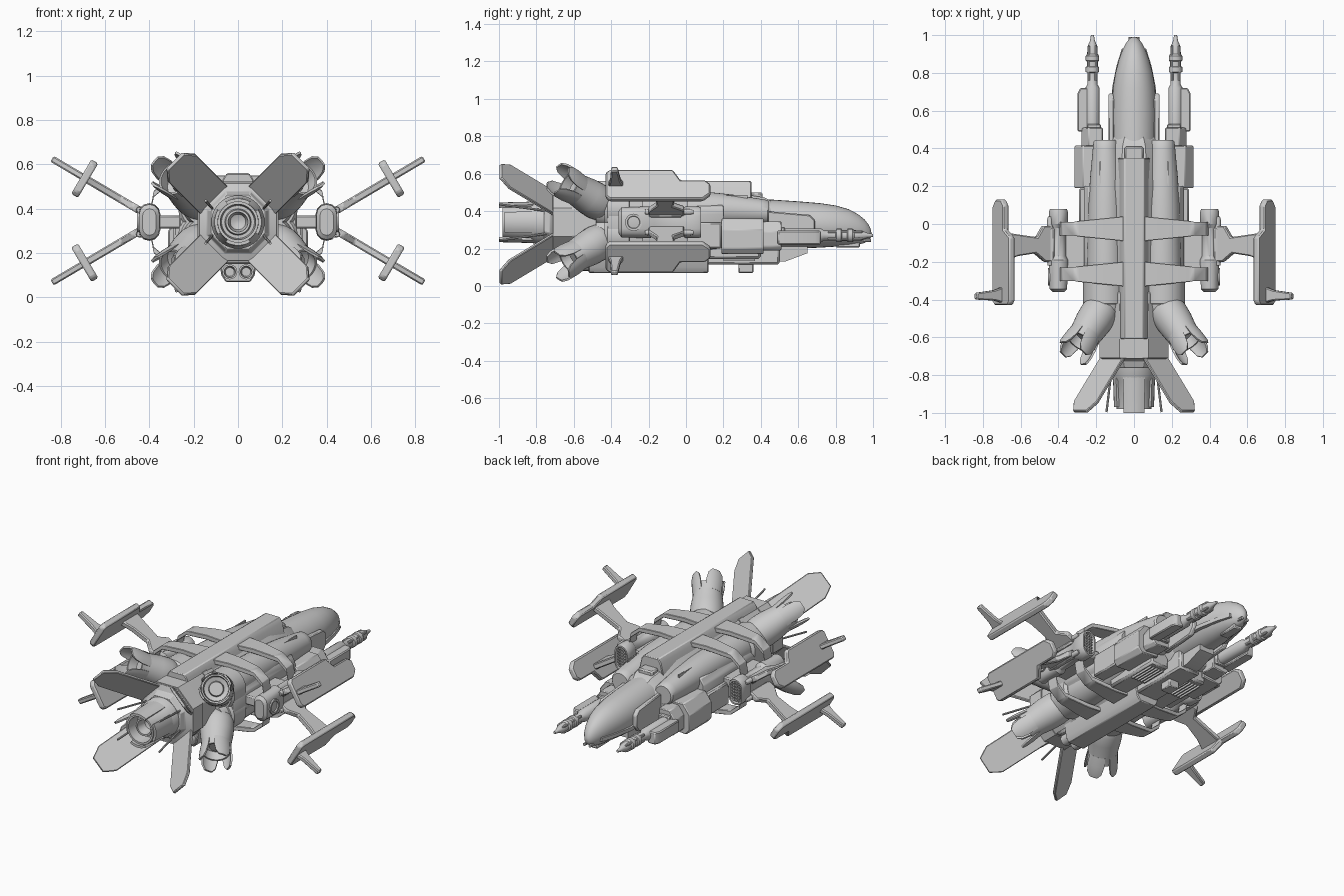
import bpy, bmesh
from math import sin, cos, pi
from mathutils import Vector as V, Matrix

if "Cube" in bpy.data.objects:
    bpy.data.objects.remove(bpy.data.objects["Cube"])

X, Y, Z = V((1, 0, 0)), V((0, 1, 0)), V((0, 0, 1))
ZC = 0.34  # height of the ship's centre line


def frame(o, u, v):
    """Matrix with local x=u, y=v, z=u cross v, placed at o."""
    u, v = V(u).normalized(), V(v).normalized()
    m = Matrix((u, v, u.cross(v))).transposed().to_4x4()
    m.translation = V(o)
    return m


def along(o, d):
    """Frame whose local z points along d."""
    d = V(d).normalized()
    u = d.cross(X if abs(d.x) < 0.9 else Z).normalized()
    return frame(o, u, d.cross(u))


def finish(name, bm, mat=None, mx=False, mz=False, zc=ZC, bev=0.0):
    if mat:
        bm.transform(mat)
    bm.transform(Matrix.Translation((0, 0, -zc)))
    bmesh.ops.recalc_face_normals(bm, faces=bm.faces)
    for f in bm.faces:
        f.smooth = True
    for e in bm.edges:
        e.smooth = len(e.link_faces) == 2 and e.calc_face_angle(0) < 0.6
    me = bpy.data.meshes.new(name)
    bm.to_mesh(me)
    bm.free()
    ob = bpy.data.objects.new(name, me)
    ob.location.z = zc
    bpy.context.collection.objects.link(ob)
    if bev:
        b = ob.modifiers.new("bevel", 'BEVEL')
        b.width, b.segments, b.limit_method = bev, 1, 'ANGLE'
    if mx or mz:
        m = ob.modifiers.new("mirror", 'MIRROR')
        m.use_axis = (mx, False, mz)
        m.use_mirror_merge = False


def loft(name, rings, mat=None, **k):
    bm = bmesh.new()
    vs = [[bm.verts.new(p) for p in r] for r in rings]
    n = len(vs[0])
    for a, b in zip(vs, vs[1:]):
        for i in range(n):
            bm.faces.new((a[i], a[(i + 1) % n], b[(i + 1) % n], b[i]))
    bm.faces.new(vs[0])
    bm.faces.new(vs[-1])
    finish(name, bm, mat, **k)


def prism(name, pts, depth, mat=None, **k):
    loft(name, [[V((x, y, s * depth / 2)) for x, y in pts] for s in (-1, 1)], mat, **k)


def box(name, x0, x1, y0, y1, z0, z1, **k):
    prism(name, [(x0, y0), (x1, y0), (x1, y1), (x0, y1)], z1 - z0,
          Matrix.Translation((0, 0, (z0 + z1) / 2)), **k)


def oval(x, y, z, rx, rz, n=32):
    return [V((x + rx * cos(2 * pi * i / n), y, z + rz * sin(2 * pi * i / n))) for i in range(n)]


def lathe(name, prof, mat, n=24, rot=0.0, **k):
    ring = lambda r, t: [V((r * cos(rot + 2 * pi * i / n), r * sin(rot + 2 * pi * i / n), t)) for i in range(n)]
    loft(name, [ring(r, t) for r, t in prof], mat, **k)


def shell(name, secs, a0, thick, mat, **k):
    """Curved flap: sections of (distance, radius, half angle) round angle a0."""
    rings = []
    for t, r, w in secs:
        arc = [a0 + w * s / 3 for s in range(-3, 4)]
        rings.append([V((r * cos(a), r * sin(a), t)) for a in arc] +
                     [V(((r - thick) * cos(a), (r - thick) * sin(a), t)) for a in reversed(arc)])
    loft(name, rings, mat, **k)


BACK = frame((0, 0, ZC), X, Z)       # local z runs towards the tail
SIDE = frame((0, 0, 0), Y, Z)        # profile in (y, z), extruded along x


def fwd(x, z):
    return frame((x, 0, z), Z, X)    # local z runs towards the nose


# Nose: oval sections (y, half width, bottom, top)
nose = [(0.30, .12, .20, .47), (0.45, .122, .20, .462), (0.60, .12, .20, .452), (0.72, .112, .205, .442),
        (0.80, .099, .21, .43), (0.87, .08, .215, .41), (0.92, .062, .22, .383), (0.955, .044, .23, .355),
        (0.978, .027, .245, .325), (0.988, .014, .262, .302), (0.991, .003, .28, .286)]
loft("nose", [oval(0, y, (b + t) / 2, w, (t - b) / 2) for y, w, b, t in nose])
prism("nose_side_panel", [(.43, .22), (.66, .24), (.69, .28), (.69, .35), (.66, .38), (.43, .40)], .03,
      SIDE @ Matrix.Translation((0, 0, .121)), mx=True, bev=.006)
loft("nose_strake", [[V((x - .02, y, .26)), V((x, y, .262)), V((x, y, .285)), V((x - .02, y, .29))]
                     for x, y in ((.125, .5), (.116, .72), (.092, .84), (.064, .93))], mx=True)
box("chin_sensor", -.03, .03, .80, .93, .205, .24, bev=.006)
lathe("chin_barrel", [(.009, .9), (.009, .99)], fwd(.02, .245), 8, mx=True)

# Central hull, spine and keel
lathe("hull", [(.17, -.42), (.19, -.35), (.19, .2), (.155, .42), (.13, .46)], fwd(0, .33), 8, pi / 8)
prism("spine", [(-.09, .44), (.09, .44), (.068, .535), (.05, .56), (-.05, .56), (-.068, .535)], .96,
      frame((0, -.13, 0), X, Z), bev=.005)
box("spine_front_step", -.05, .05, .34, .41, .44, .50, bev=.008)
prism("keel", [(-.095, .22), (.095, .22), (.075, .10), (.055, .07), (-.055, .07), (-.075, .10)], .64,
      frame((0, -.2, 0), X, Z), bev=.005)
box("front_keel", -.075, .075, .1, .5, .115, .24, bev=.01)
box("keel_block", -.035, .035, .28, .36, .07, .15, bev=.005)
prism("keel_wedge", [(.49, .13), (.53, .13), (.65, .175), (.65, .21), (.49, .21)], .10, SIDE)
lathe("keel_jet", [(.034, .46), (.034, .57), (.026, .57), (.02, .53)], frame((.037, 0, .115), X, Z), 16, mx=True)
box("keel_rear_block", -.075, .075, -.6, -.5, .15, .3, bev=.01)

# Four long engine pods (y, centre height, radius) with collars
pods = [(.445, .055, .055), (.435, .055, .064), (.40, .057, .068), (.25, .066, .082), (.1, .072, .092),
        (-.2, .075, .10), (-.42, .075, .105), (-.48, .075, .09)]
loft("engine_pod", [oval(.15, y, ZC + z, r, r) for y, z, r in pods], mx=True, mz=True)
lathe("pod_collar", [(.10, -.29), (.116, -.305), (.116, -.42), (.105, -.435)],
      fwd(.155, ZC + .07), 32, mx=True, mz=True)
box("pod_rail", .175, .183, .18, .33, ZC + .12, ZC + .147, mx=True, mz=True)
prism("side_fairing", [(.15, .23), (.24, .25), (.265, .29), (.265, .39), (.24, .43), (.15, .45)], .62,
      frame((0, -.11, 0), X, Z), mx=True, bev=.006)

# Splayed thrusters with petal flaps
nz = along((.165, -.44, ZC + .09), (.15, -.235, .14))
lathe("thruster", [(.06, -.04), (.09, 0), (.098, .05), (.096, .11), (.083, .21), (.085, .245), (.074, .245),
                   (.07, .19), (.045, .18), (.04, .21), (.02, .21)], nz, 32, mx=True, mz=True)
for i in range(4):
    shell("thruster_petal", [(.19, .086, .62), (.25, .094, .6), (.30, .097, .48), (.325, .095, .26)],
          pi / 4 + i * pi / 2, .011, nz, mx=True, mz=True)

# Tail: octagonal section, main nozzle, fins and rods
lathe("tail_section", [(.19, .36), (.193, .42), (.193, .71), (.15, .725), (.135, .76)], BACK, 8, pi / 8, bev=.004)
for y0, y1 in ((.42, .46), (.61, .71)):
    lathe("tail_band", [(.18, y0), (.198, y0), (.198, y1), (.18, y1)], BACK, 8, pi / 8)
lathe("main_nozzle", [(.12, .70), (.12, .80), (.10, .83), (.092, .98), (.08, .98), (.074, .9), (.06, .9),
                      (.055, .94), (.045, .94), (.035, .88), (.01, .87)], BACK, 40)
for i in range(4):
    shell("nozzle_shroud", [(.77, .115, .55), (.85, .11, .55), (1.0 if i % 2 else .97, .106, .55)],
          i * pi / 2, .015, BACK)
rad = V((.707, 0, .707))
prism("tail_fin", [(-.088, 0), (.088, 0), (.088, .345), (.05, .412), (-.05, .412), (-.088, .345)], .018,
      frame(V((0, -.68, .33)) + rad * .135, (.707, 0, -.707), rad * .268 - Y * .315), mx=True, mz=True, zc=.33, bev=.004)
lathe("tail_rod", [(.006, 0), (.006, .26)], along((.115, -.74, ZC + .06), (.03, -.25, .035)), 8, mx=True, mz=True)

# Tapered bands bridging the spine and side pods: (x, height, half width)
for yc in (-.025, -.265):
    loft("support_band", [[V((x, yc - w, z)), V((x, yc + w, z)), V((x, yc + w, z - .028)), V((x, yc - w, z - .028))]
                          for x, z, w in ((.05, .55, .066), (.16, .55, .055), (.29, .535, .042), (.32, .53, .036),
                                          (.38, .48, .036), (.395, .40, .036))],
         mx=True, mz=True, bev=.004)


# Side nacelles with capsule sections
def capsule(w, h, n=6):
    top = [(w * cos(a), h - w + w * sin(a)) for a in (pi * i / n for i in range(n + 1))]
    return top + [(-x, -z) for x, z in top]


nac = [(-.36, .03, .06), (-.345, .046, .08), (-.19, .05, .085), (-.17, .04, .07), (-.02, .04, .07),
       (0, .05, .085), (.065, .05, .085), (.08, .045, .08), (.08, .036, .07), (.055, .035, .068)]
loft("nacelle", [[V((.4 + x, y, ZC + z)) for x, z in capsule(w, h)] for y, w, h in nac], mx=True)
for i in range(7):
    box("grille_bar", .369, .431, .062, .07, ZC - .056 + i * .018, ZC - .050 + i * .018, mx=True)
for i in range(3):
    box("grille_post", .379 + i * .018, .385 + i * .018, .062, .07, ZC - .062, ZC + .062, mx=True)
lathe("nacelle_port", [(.046, .0), (.046, .03), (.034, .03), (.03, .018)], along((.425, -.28, ZC), X), 24, mx=True)
lathe("nacelle_tube", [(.012, -.22), (.015, -.2), (.015, .02), (.01, .04)], fwd(.445, ZC + .055), 12, mx=True, mz=True)
box("nacelle_mount", .25, .38, -.3, .0, ZC - .03, ZC + .03, mx=True, bev=.008)
box("wing_root", .42, .455, -.2, -.02, ZC + .025, ZC + .07, mx=True, mz=True, bev=.008)

# Four wings: arm, end plate, tip spike
wd, wp = V((.861, 0, .508)), V((-.508, 0, .861))
root = V((.432, 0, .385))
arm = frame(root, wd, Y)
prism("wing_arm", [(0, -.01), (.06, -.01), (.10, -.07), (.30, -.045), (.30, -.20), (.22, -.17), (.11, -.155), (.05, -.20), (0, -.20)],
      .034, arm, mx=True, mz=True, zc=.346, bev=.006)
prism("wing_plate", [(-.43, -.07), (-.41, -.092), (.09, -.092), (.13, -.06), (.13, 0), (.10, .025), (-.03, .025),
                     (-.07, .088), (-.41, .088), (-.43, .07)],
      .036, frame(root + wd * .30, Y, wp), mx=True, mz=True, zc=.346, bev=.007)
prism("wing_tip", [(.30, -.33), (.36, -.35), (.472, -.365), (.472, -.40), (.36, -.405), (.30, -.42)],
      .03, arm, mx=True, mz=True, zc=.346, bev=.006)

# Gun housings and barrels
box("gun_rear_box", .18, .29, -.02, .19, .20, .34, mx=True, bev=.008)
prism("gun_main_box", [(.17, .18), (.29, .17), (.315, .20), (.315, .30), (.27, .36), (.17, .36)], .225,
      frame((0, .3025, 0), X, Z), mx=True, bev=.005)
prism("gun_front_box", [(.165, .20), (.26, .19), (.278, .21), (.278, .29), (.24, .345), (.165, .345)], .10,
      frame((0, .46, 0), X, Z), mx=True, bev=.005)
box("gun_bracket", .175, .25, .50, .53, .225, .315, mx=True, bev=.006)
prism("gun_shield", [(.235, .49), (.30, .49), (.30, .69), (.285, .72), (.235, .72)], .075,
      Matrix.Translation((0, 0, .258)), mx=True, bev=.006)
lathe("gun_barrel", [(.038, .5), (.038, .72), (.026, .74), (.026, .80), (.036, .805), (.036, .83), (.03, .835),
                     (.03, .86), (.036, .865), (.036, .89), (.028, .9), (.026, .94), (.013, .97), (.008, 1.0), (.004, 1.0)],
      fwd(.22, .27), 16, mx=True)
for i in range(4):
    a = pi / 4 + i * pi / 2
    lathe("gun_rod", [(.008, .76), (.008, .93), (.004, .945)], fwd(.22 + .026 * cos(a), .27 + .026 * sin(a)), 8, mx=True)

# Underside intakes with slats
box("belly_intake", .075, .20, .02, .40, .145, .25, mx=True, bev=.012)
for i in range(5):
    box("intake_slat", .09 + i * .021, .098 + i * .021, .2, .37, .132, .15, mx=True)
